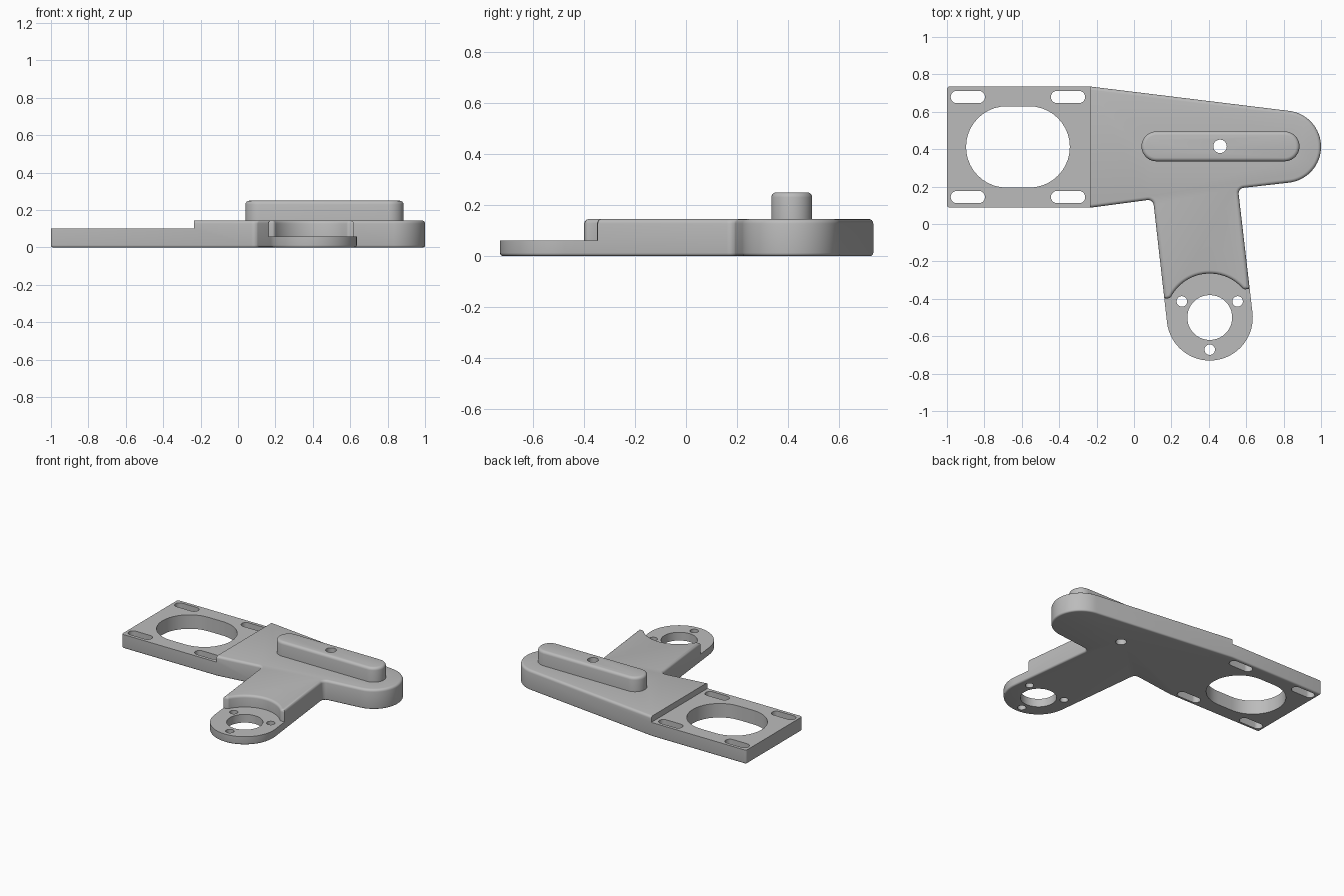
import bpy, bmesh, math
from mathutils import Vector

if "Cube" in bpy.data.objects:
    bpy.data.objects.remove(bpy.data.objects["Cube"])

grey = bpy.data.materials.new("plain grey")
grey.diffuse_color = (0.5, 0.5, 0.5, 1)
grey.use_nodes = True
grey.node_tree.nodes["Principled BSDF"].inputs["Base Color"].default_value = grey.diffuse_color


def arc(cx, cy, r, a0, a1, n=32):
    """Points along an arc, angles in degrees."""
    angles = [math.radians(a0 + (a1 - a0) * i / n) for i in range(n + 1)]
    return [(cx + r * math.cos(a), cy + r * math.sin(a)) for a in angles]


def rounded(points, n=6):
    """Outline from (x, y) or (x, y, fillet radius) corners."""
    out = []
    for i, p in enumerate(points):
        c = Vector(p[:2])
        if len(p) == 2:
            out.append(c)
            continue
        u = (Vector(points[i - 1][:2]) - c).normalized()
        v = (Vector(points[(i + 1) % len(points)][:2]) - c).normalized()
        half = u.angle(v) / 2
        centre = c + (u + v).normalized() * p[2] / math.sin(half)
        start = c + u * p[2] / math.tan(half) - centre
        end = c + v * p[2] / math.tan(half) - centre
        for k in range(n + 1):
            d = start.lerp(end, k / n)
            out.append(centre + d.normalized() * p[2])
    return out


def offset(pts, d):
    """Mitred outward offset of a counter-clockwise outline."""
    out = []
    for i, p in enumerate(pts):
        a = (p - pts[i - 1]).normalized()
        b = (pts[(i + 1) % len(pts)] - p).normalized()
        na, nb = Vector((a.y, -a.x)), Vector((b.y, -b.x))
        out.append(p + (na + nb) * d / (1 + na.dot(nb)))
    return out


def prism(name, pts, rings):
    """Stack the outline through (z, offset) rings and cap both ends."""
    pts = [Vector(p) for p in pts]
    bm = bmesh.new()
    loops = [[bm.verts.new((p.x, p.y, z)) for p in offset(pts, d)] for z, d in rings]
    bm.faces.new(loops[0][::-1])
    bm.faces.new(loops[-1])
    n = len(pts)
    for lo, hi in zip(loops, loops[1:]):
        for i in range(n):
            j = (i + 1) % n
            bm.faces.new((lo[i], lo[j], hi[j], hi[i]))
    mesh = bpy.data.meshes.new(name)
    bm.to_mesh(mesh)
    bm.free()
    mesh.materials.append(grey)
    ob = bpy.data.objects.new(name, mesh)
    bpy.context.collection.objects.link(ob)
    return ob


def combine(target, tool, operation):
    mod = target.modifiers.new("combine", 'BOOLEAN')
    mod.operation, mod.solver, mod.object = operation, 'EXACT', tool
    bpy.context.view_layer.objects.active = target
    bpy.ops.object.modifier_apply(modifier=mod.name)
    bpy.data.objects.remove(tool)


def slot(x0, x1, y, r):
    return arc(x1 - r, y, r, -90, 90, 20) + arc(x0 + r, y, r, 90, 270, 20)


def circle(x, y, r):
    return arc(x, y, r, 0, 360 - 360 / 40, 39)


def round_over(z, r, up=True, n=4):
    """Rings of a quarter-round edge ending (or starting) at height z."""
    steps = [math.radians(90 * k / n) for k in range(n + 1)]
    if up:
        return [(z - r + r * math.sin(a), -r + r * math.cos(a)) for a in steps]
    return [(z + r - r * math.sin(a), -r + r * math.cos(a)) for a in reversed(steps)]


MX, MY = 0.405, -0.5      # centre of the round mounting flange
TOP = 0.145

# bracket body: plate, tapered arm with round end, side arm with round flange
outline = rounded(
    [(-1, 0.087, 0.015), (-0.235, 0.087), (0.102, 0.132, 0.03)]
    + arc(MX, MY, 0.23, 186.6, 366.6)
    + [(0.556, 0.190, 0.03)]
    + arc(0.807, 0.413, 0.193, -82.8, 82.8)
    + [(-0.235, 0.735), (-1, 0.735, 0.015)])
body = prism("bracket_body", outline,
             round_over(0, 0.012, up=False) + round_over(TOP, 0.018))

# raised rib
rib = prism("raised_rib", slot(0.04, 0.885, 0.415, 0.08),
            [(0.1, 0)] + round_over(0.25, 0.02))
combine(body, rib, 'UNION')

# lowered end plate
step = prism("step_cutter", [(-1.2, -0.2), (-0.235, -0.2), (-0.235, 1), (-1.2, 1)],
             [(0.102, 0), (0.4, 0)])
combine(body, step, 'DIFFERENCE')

# lowered flange with a curved wall and softened rim
pocket = rounded([(0, -0.9), (0.9, -0.9), (0.9, -0.314), (0.588, -0.350, 0.02)]
                 + arc(MX, MY, 0.235, 43, 150)
                 + [(0.195, -0.396, 0.02), (0, -0.4186)])
rim = [(TOP - 0.018 + 0.018 * math.sin(a), 0.018 * (1 - math.cos(a)))
       for a in (math.radians(22.5 * k) for k in range(5))]
combine(body, prism("pocket_cutter", pocket, [(0.06, 0)] + rim + [(0.3, 0.018)]), 'DIFFERENCE')

# through holes: large opening, four slots, rib hole, flange bore and screw holes
holes = [slot(-0.898, -0.343, 0.412, 0.2175), circle(0.46, 0.415, 0.036),
         circle(MX, MY, 0.12)]
holes += [slot(x, x + 0.183, y, 0.033) for x in (-0.98, -0.444) for y in (0.144, 0.679)]
holes += [circle(MX + 0.172 * math.cos(math.radians(a)),
                 MY + 0.172 * math.sin(math.radians(a)), 0.028) for a in (30, 150, 270)]
for h in holes:
    combine(body, prism("hole_cutter", h, [(-0.2, 0), (0.5, 0)]), 'DIFFERENCE')

# smooth shading with sharp edges kept
bpy.ops.object.select_all(action='DESELECT')
body.select_set(True)
bpy.context.view_layer.objects.active = body
bpy.ops.object.shade_smooth_by_angle(angle=math.radians(30))
